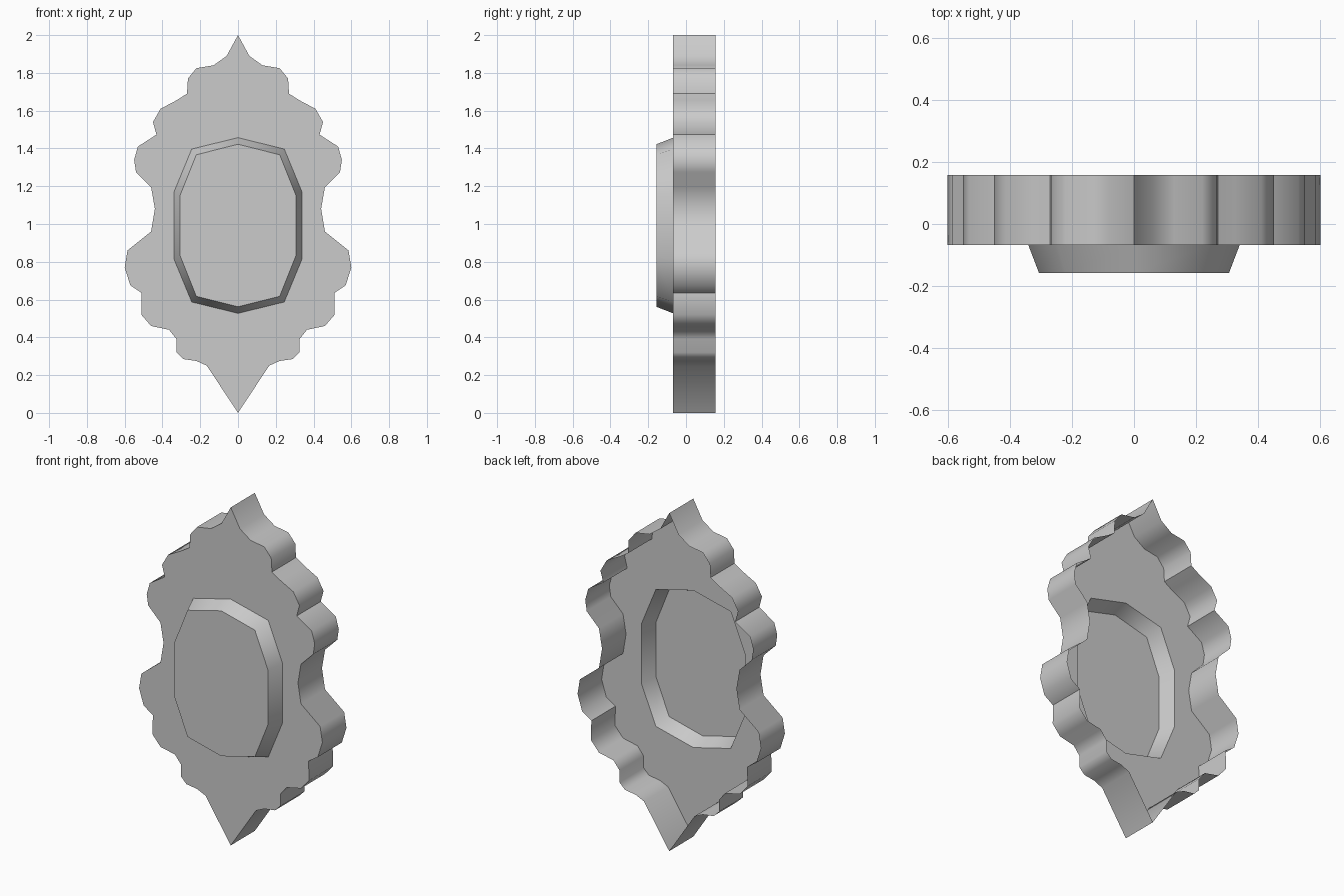
import bpy, bmesh, math
from mathutils import Vector

cube = bpy.data.objects.get("Cube")
if cube:
    bpy.data.objects.remove(cube, do_unlink=True)

BACK, FACE, CAP = 0.157, -0.068, -0.157
MID_Z = 0.992

grey = bpy.data.materials.new("plain grey")
grey.use_nodes = True
colour = (0.6, 0.6, 0.6, 1)
grey.diffuse_color = colour
grey.node_tree.nodes["Principled BSDF"].inputs["Base Color"].default_value = colour

# Half of the scalloped outline, from top tip to bottom tip
half = [(0, 2), (.06, 1.89), (.13, 1.84), (.22, 1.825), (.265, 1.77), (.27, 1.69),
        (.325, 1.655), (.41, 1.61), (.45, 1.54), (.432, 1.473), (.53, 1.41),
        (.55, 1.34), (.54, 1.275), (.46, 1.195), (.44, 1.08), (.46, .96),
        (.585, .86), (.6, .77), (.57, .675), (.51, .635), (.512, .52), (.46, .46),
        (.365, .44), (.325, .39), (.325, .32), (.29, .285), (.22, .275),
        (.165, .25), (0, 0)]
outline = half + [(-x, z) for x, z in half[-2:0:-1]]

# Ten-sided oval from one quarter
quarter = [(0, .465), (.245, .405), (.34, .175)]
right = quarter + [(x, -z) for x, z in reversed(quarter)]
oval = right + [(-x, z) for x, z in right[-2:0:-1]]


def ring(bm, points, y):
    return [bm.verts.new((x, y, z)) for x, z in points]


def edge_loop(bm, verts):
    return [bm.edges.new((a, b)) for a, b in zip(verts, verts[1:] + verts[:1])]


def bridge(bm, front, back):
    n = len(front)
    for i in range(n):
        j = (i + 1) % n
        bm.faces.new((front[i], front[j], back[j], back[i]))


def finish(bm, name):
    # Front faces look towards -y
    bmesh.ops.recalc_face_normals(bm, faces=bm.faces)
    front = max(bm.faces, key=lambda f: abs(f.normal.y))
    if front.normal.y > 0:
        bmesh.ops.reverse_faces(bm, faces=bm.faces)
    mesh = bpy.data.meshes.new(name)
    bm.to_mesh(mesh)
    bm.free()
    mesh.materials.append(grey)
    obj = bpy.data.objects.new(name, mesh)
    bpy.context.collection.objects.link(obj)
    bpy.ops.object.select_all(action='DESELECT')
    obj.select_set(True)
    bpy.context.view_layer.objects.active = obj
    bpy.ops.object.shade_smooth_by_angle(angle=math.radians(50))
    return obj


def oval_points(sx=1, sz=1):
    return [(x * sx, MID_Z + z * sz) for x, z in oval]


# Scalloped plate: open-backed shell with an oval opening in its face
bm = bmesh.new()
rim = ring(bm, outline, FACE)
hole = ring(bm, oval_points(), FACE)
edges = edge_loop(bm, rim) + edge_loop(bm, hole)
bmesh.ops.triangle_fill(bm, use_beauty=True, use_dissolve=False, edges=edges,
                        normal=Vector((0, -1, 0)))
bridge(bm, rim, ring(bm, outline, BACK))
finish(bm, "scalloped_plate")

# Raised oval panel with sloping sides, hollow from behind
bm = bmesh.new()
top = ring(bm, oval_points(.9, .925), CAP)
bm.faces.new(top)
bridge(bm, top, ring(bm, oval_points(), FACE))
finish(bm, "raised_oval_panel")
